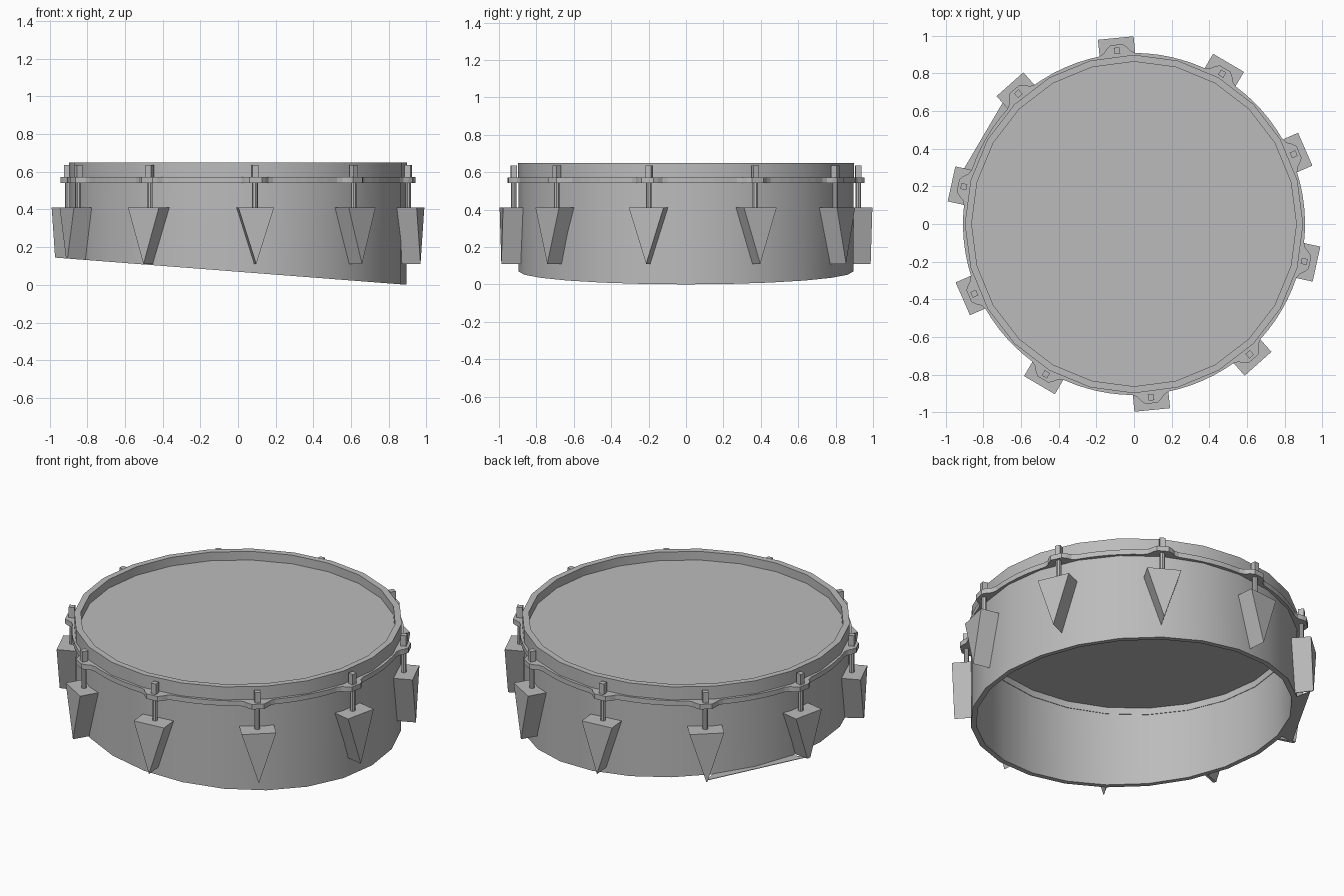
import bpy, bmesh, math
from mathutils import Vector, Matrix

cube = bpy.data.objects.get("Cube")
if cube:
    bpy.data.objects.remove(cube, do_unlink=True)

grey = bpy.data.materials.new("plain_grey")
grey.use_nodes = True
colour = (0.5, 0.5, 0.5, 1)
grey.diffuse_color = colour
grey.node_tree.nodes["Principled BSDF"].inputs["Base Color"].default_value = colour

SIDES = 24
LUGS = 10
LUG_ANGLES = [math.radians(-84.4 + 36 * i) for i in range(LUGS)]
CUT_POINT = Vector((0.9, 0, 0))
CUT_NORMAL = Vector((0.0773, 0, 1)).normalized()


def finish(name, bm, smooth=False):
    bmesh.ops.recalc_face_normals(bm, faces=bm.faces)
    mesh = bpy.data.meshes.new(name)
    bm.to_mesh(mesh)
    bm.free()
    mesh.materials.append(grey)
    obj = bpy.data.objects.new(name, mesh)
    bpy.context.collection.objects.link(obj)
    if smooth:
        bpy.ops.object.select_all(action='DESELECT')
        obj.select_set(True)
        bpy.context.view_layer.objects.active = obj
        bpy.ops.object.shade_smooth_by_angle(angle=math.radians(30))
    return obj


def loft(bm, loops):
    """Join a closed series of closed loops into a tube."""
    rings = [[bm.verts.new(p) for p in loop] for loop in loops]
    n = len(rings[0])
    for a, b in zip(rings, rings[1:] + rings[:1]):
        for i in range(n):
            j = (i + 1) % n
            bm.faces.new((a[i], a[j], b[j], b[i]))


def polar(r, angle, z):
    return Vector((r * math.cos(angle), r * math.sin(angle), z))


def circle(r, z):
    return [polar(r, math.tau * i / SIDES, z) for i in range(SIDES)]


def slant_cut(bm):
    """Slice off everything below the slanted base plane and cap it."""
    geom = bm.verts[:] + bm.edges[:] + bm.faces[:]
    bmesh.ops.bisect_plane(bm, geom=geom, plane_co=CUT_POINT,
                           plane_no=CUT_NORMAL, clear_inner=True)


def base_z(x):
    return CUT_NORMAL.x / CUT_NORMAL.z * (CUT_POINT.x - x)


# Shell with a slanted, open lower edge
bm = bmesh.new()
loops = [circle(0.895, 0.56), circle(0.895, 0), circle(0.865, 0), circle(0.865, 0.56)]
for loop in loops[1:3]:
    for p in loop:
        p.z = base_z(p.x)
loft(bm, loops)
finish("shell", bm, True)

# Raised hoop around the drum head
bm = bmesh.new()
loft(bm, [circle(0.898, 0.65), circle(0.898, 0.55), circle(0.862, 0.55), circle(0.862, 0.65)])
finish("hoop", bm, True)

# Drum head
bm = bmesh.new()
bmesh.ops.create_cone(bm, cap_ends=True, segments=SIDES, radius1=0.875, radius2=0.875,
                      depth=0.008, matrix=Matrix.Translation((0, 0, 0.594)))
finish("drum_head", bm)

# Flange with a rounded ear at every tension rod
half = [(2.0, 0.957), (3.3, 0.94), (4.5, 0.918), (6.2, 0.908), (10, 0.908), (14, 0.908)]
ear = [(-d, r) for d, r in reversed(half)] + half + [(18, 0.908)]
outline = [(a + math.radians(d), r) for a in LUG_ANGLES for d, r in ear]
bm = bmesh.new()
loft(bm, [[polar(r, a, z) for a, r in outline] for z in (0.572, 0.542)]
     + [[polar(0.88, a, z) for a, r in outline] for z in (0.542, 0.572)])
finish("flange", bm)

for a in LUG_ANGLES:
    turn = Matrix.Rotation(a, 4, 'Z')

    # Wedge-shaped lug, trimmed by the base plane
    bm = bmesh.new()
    ends = []
    for r in (0.88, 0.992):
        ends.append([bm.verts.new(turn @ Vector((r, y, z)))
                     for y, z in ((-0.095, 0.41), (0.095, 0.41), (0, 0.11))])
    for end in ends:
        bm.faces.new(end)
    for i in range(3):
        j = (i + 1) % 3
        bm.faces.new((ends[0][i], ends[0][j], ends[1][j], ends[1][i]))
    slant_cut(bm)
    bmesh.ops.holes_fill(bm, edges=[e for e in bm.edges if e.is_boundary], sides=0)
    finish("lug", bm)

    # Tension rod with a square key head
    bm = bmesh.new()
    bmesh.ops.create_cone(bm, cap_ends=True, segments=8, radius1=0.015, radius2=0.015,
                          depth=0.2, matrix=turn @ Matrix.Translation((0.925, 0, 0.49)))
    finish("tension_rod", bm, True)
    bm = bmesh.new()
    bmesh.ops.create_cube(bm, size=1, matrix=turn @ Matrix.Translation((0.925, 0, 0.6))
                          @ Matrix.Diagonal((0.032, 0.032, 0.07, 1)))
    finish("rod_head", bm)

# Thin web joining two lug tips along the base
bm = bmesh.new()
corners = [polar(0.975, LUG_ANGLES[k], 0) for k in (6, 7)]
wall = [polar(0.885, math.radians(d), 0) for d in (165, 150, 135)]
points = corners + wall
for p in points:
    p.z = base_z(p.x)
low = [bm.verts.new(p) for p in points]
high = [bm.verts.new(p + Vector((0, 0, 0.003))) for p in points]
bm.faces.new(low)
bm.faces.new(high)
for i in range(len(low)):
    j = (i + 1) % len(low)
    bm.faces.new((low[i], low[j], high[j], high[i]))
finish("base_web", bm)
